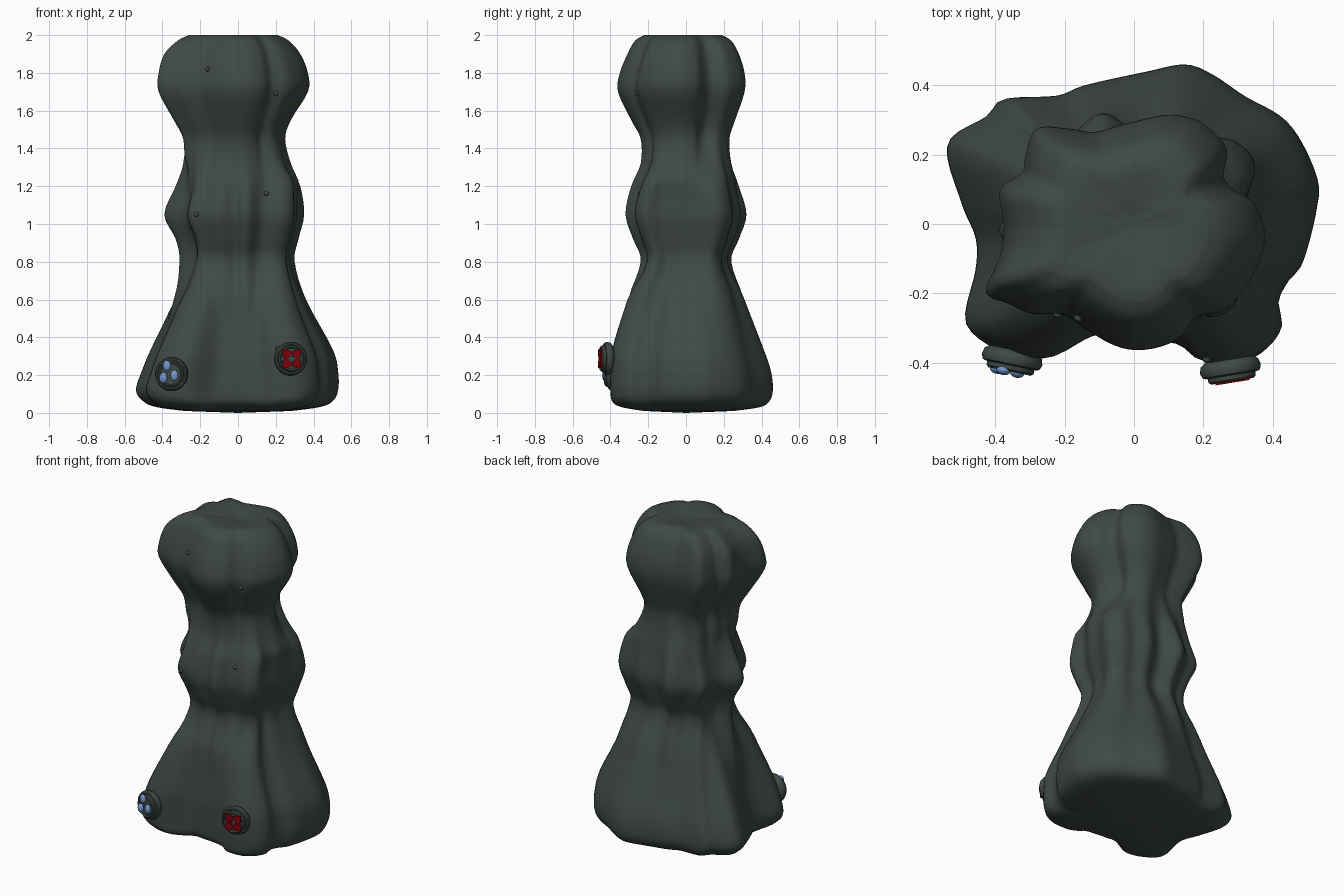
import bpy, bmesh, math
from mathutils import Vector, Matrix
from mathutils.bvhtree import BVHTree

if "Cube" in bpy.data.objects:
    bpy.data.objects.remove(bpy.data.objects["Cube"])


def make_material(name, colour):
    mat = bpy.data.materials.new(name)
    mat.use_nodes = True
    mat.diffuse_color = (*colour, 1)
    shader = next(n for n in mat.node_tree.nodes if n.type == 'BSDF_PRINCIPLED')
    shader.inputs["Base Color"].default_value = (*colour, 1)
    return mat


cloth = make_material("dark green grey", (.05, .067, .056))
red = make_material("deep red", (.23, .0, .004))
blue = make_material("pale blue", (.17, .32, .62))

# Folded cross-sections, in hundredths of a unit
BASE = [(53, 14), (53, 4), (49, -11), (45, -16), (42, -22), (43, -29), (39, -35),
        (32, -39), (20, -39), (12, -34), (-5, -32), (-13, -32), (-26, -38), (-36, -37),
        (-45, -32), (-48, -26), (-45, -13), (-45, -4), (-49, 6), (-53, 23), (-42, 31),
        (-37, 36), (-22, 37), (-14, 40), (4, 44), (15, 46), (23, 43), (32, 37), (45, 29)]
MIDDLE = [(34, 17), (31, 5), (30, -4), (27, -12), (29, -21), (23, -26), (13, -25),
          (5, -31), (-2, -28), (-10, -30), (-19, -26), (-26, -23), (-28, -12), (-39, -2),
          (-30, 9), (-28, 23), (-19, 25), (-9, 32), (2, 26), (12, 29), (20, 25), (28, 24)]
HEAD = [(38, -3), (36, -11), (32, -18), (26, -24), (18, -26), (14, -31), (8, -34), (0, -35),
        (-7, -33), (-15, -28), (-20, -25), (-28, -25), (-35, -22), (-41, -19), (-37, -9),
        (-36, -1), (-37, 10), (-31, 15), (-30, 20), (-27, 28), (-18, 28), (-11, 27),
        (-4, 29), (9, 32), (17, 31), (22, 28), (27, 22), (26, 14), (29, 10), (35, 6)]

# Height, then left, right, front and back reach, in hundredths
ROWS = [(1, 28, 28, 22, 25), (3, 43, 43, 34, 39), (6, 50, 50, 39, 44),
        (12, 54, 53, 40, 46), (22, 51, 53, 40, 45), (34, 46, 50, 39, 41),
        (60, 34, 36, 31, 31), (80, 31, 30, 24, 24), (92, 33, 32, 28, 28),
        (105, 39, 35, 32, 32), (120, 33, 33, 29, 28), (132, 29, 28, 24, 24),
        (145, 29, 25, 24, 23), (155, 34, 28, 29, 26), (170, 42, 37, 36, 31),
        (180, 42, 37, 35, 31), (190, 39, 33, 31, 28), (197, 32, 27, 27, 24),
        (200, 26, 21, 22, 19)]
SIDES = 128
STEPS = 4


def ease(t):
    t = max(0, min(1, t))
    return t * t * (3 - 2 * t)


def catmull(a, b, c, d, t):
    return b + t / 2 * (c - a + t * (2 * a - 5 * b + 4 * c - d + t * (3 * (b - c) + d - a)))


def radii(outline):
    """Smooth radius of a closed outline at evenly spaced angles."""
    n = len(outline)
    dense = []
    for i in range(n):
        p = [Vector(outline[(i + k) % n]) for k in (-1, 0, 1, 2)]
        dense += [catmull(*p, s / 12) for s in range(12)]
    polar = sorted((math.atan2(v.y, v.x) % math.tau, v.length / 100) for v in dense)
    polar = [(polar[-1][0] - math.tau, polar[-1][1])] + polar
    polar.append((polar[1][0] + math.tau, polar[1][1]))
    result = []
    for k in range(SIDES):
        angle = math.tau * k / SIDES
        for (a, r), (b, s) in zip(polar, polar[1:]):
            if a <= angle <= b:
                result.append(r + (s - r) * (angle - a) / max(b - a, 1e-9))
                break
    return result


SHAPES = [radii(o) for o in (BASE, MIDDLE, HEAD)]


def section(row):
    """Blend the outlines for this height and fit them to its four reaches."""
    z, left, right, front, back = (v / 100 for v in row)
    low, high = ease((z - .3) / .6), ease((z - 1.08) / .45)
    pts = []
    for k, (a, b, c) in enumerate(zip(*SHAPES)):
        r = (a + (b - a) * low) * (1 - high) + c * high
        angle = math.tau * k / SIDES
        pts.append((r * math.cos(angle), r * math.sin(angle)))
    xs, ys = zip(*pts)
    return [Vector((x * (right / max(xs) if x > 0 else -left / min(xs)),
                    y * (back / max(ys) if y > 0 else -front / min(ys)), z)) for x, y in pts]


def finish(bm, name, mat, angle=60):
    bmesh.ops.recalc_face_normals(bm, faces=bm.faces)
    mesh = bpy.data.meshes.new(name)
    bm.to_mesh(mesh)
    mesh.materials.append(mat)
    obj = bpy.data.objects.new(name, mesh)
    bpy.context.collection.objects.link(obj)
    bpy.ops.object.select_all(action='DESELECT')
    obj.select_set(True)
    bpy.context.view_layer.objects.active = obj
    bpy.ops.object.shade_smooth_by_angle(angle=math.radians(angle))


def skin(bm, rings, bottom, top):
    """Join rings of points into a closed surface with two centre points."""
    rings = [[bm.verts.new(p) for p in ring] for ring in rings]
    for lower, upper in zip(rings, rings[1:]):
        for k in range(len(lower)):
            j = (k + 1) % len(lower)
            bm.faces.new((lower[k], lower[j], upper[j], upper[k]))
    for ring, point in ((rings[0], bottom), (rings[-1], top)):
        centre = bm.verts.new(point)
        for k in range(len(ring)):
            bm.faces.new((ring[k - 1], ring[k], centre))


# Draped body, with a gathered crown
rows = []
for i in range(len(ROWS) - 1):
    near = [Vector(ROWS[max(0, min(len(ROWS) - 1, i + k))]) for k in (-1, 0, 1, 2)]
    rows += [catmull(*near, s / STEPS) for s in range(STEPS)]
rows.append(ROWS[-1])
rings = [section(r) for r in rows]
for shrink, drop in ((.75, .003), (.5, .008), (.25, .016)):
    rings.append([Vector((p.x * shrink, p.y * shrink, 2 - drop)) for p in section(ROWS[-1])])
bm = bmesh.new()
skin(bm, rings, (0, 0, 0), (0, 0, 1.975))
bmesh.ops.recalc_face_normals(bm, faces=bm.faces)
surface = BVHTree.FromBMesh(bm)
finish(bm, "draped_body", cloth, 80)

# Small stitched knots on the front
bm = bmesh.new()
for x, z in ((-.16, 1.82), (.2, 1.69), (.15, 1.16), (-.22, 1.05), (.21, .34)):
    hit = surface.ray_cast(Vector((x, -2, z)), Vector((0, 1, 0)))[0]
    bmesh.ops.create_icosphere(bm, subdivisions=2, radius=.013, matrix=Matrix.Translation(hit))
finish(bm, "front_knots", cloth)


def button_frame(centre, turn):
    """Local x and y lie on the button face, local z points outward."""
    return (Matrix.Translation(centre) @ Matrix.Rotation(turn, 4, 'Z')
            @ Matrix.Rotation(math.pi / 2, 4, 'X'))


def button(name, frame):
    # Lathed disc with a raised rim and a sunken face
    profile = [(.07, -.04), (.084, -.03), (.089, -.012), (.084, .002), (.076, .006),
               (.07, .004), (.069, .018), (.062, .024), (.055, .018)]
    disc = [[frame @ Vector((r * math.cos(math.tau * k / 40), r * math.sin(math.tau * k / 40), h))
             for k in range(40)] for r, h in profile]
    bm = bmesh.new()
    skin(bm, disc, frame @ Vector((0, 0, -.04)), frame @ Vector((0, 0, .018)))
    finish(bm, name, cloth, 40)


right_frame = button_frame((-.354, -.402, .206), -.2)
left_frame = button_frame((.28, -.43, .287), .16)
button("right_button", right_frame)
button("left_button", left_frame)

# Three blue beads
bm = bmesh.new()
for x, y in ((-.018, .044), (-.037, -.02), (.022, -.008)):
    bmesh.ops.create_uvsphere(bm, u_segments=20, v_segments=12, radius=1, matrix=right_frame
                              @ Matrix.Translation((x, y, .023)) @ Matrix.Diagonal((.021, .029, .015, 1)))
finish(bm, "blue_beads", blue)

# Four red notched tiles and their joining threads
bm = bmesh.new()


def block(x, y, w, h):
    bmesh.ops.create_cube(bm, size=1, matrix=left_frame
                          @ Matrix.Translation((x, y, .021)) @ Matrix.Diagonal((w, h, .014, 1)))


for sx in (-1, 1):
    for sy in (-1, 1):
        block(.027 * sx, .026 * sy, .042, .03)
        block(.028 * sx, .026 * sy, .03, .042)
        block(.042 * sx, .041 * sy, .016, .016)
    block(.03 * sx, 0, .012, .02)
    block(0, .03 * sx, .02, .012)
finish(bm, "red_stitches", red, 30)
